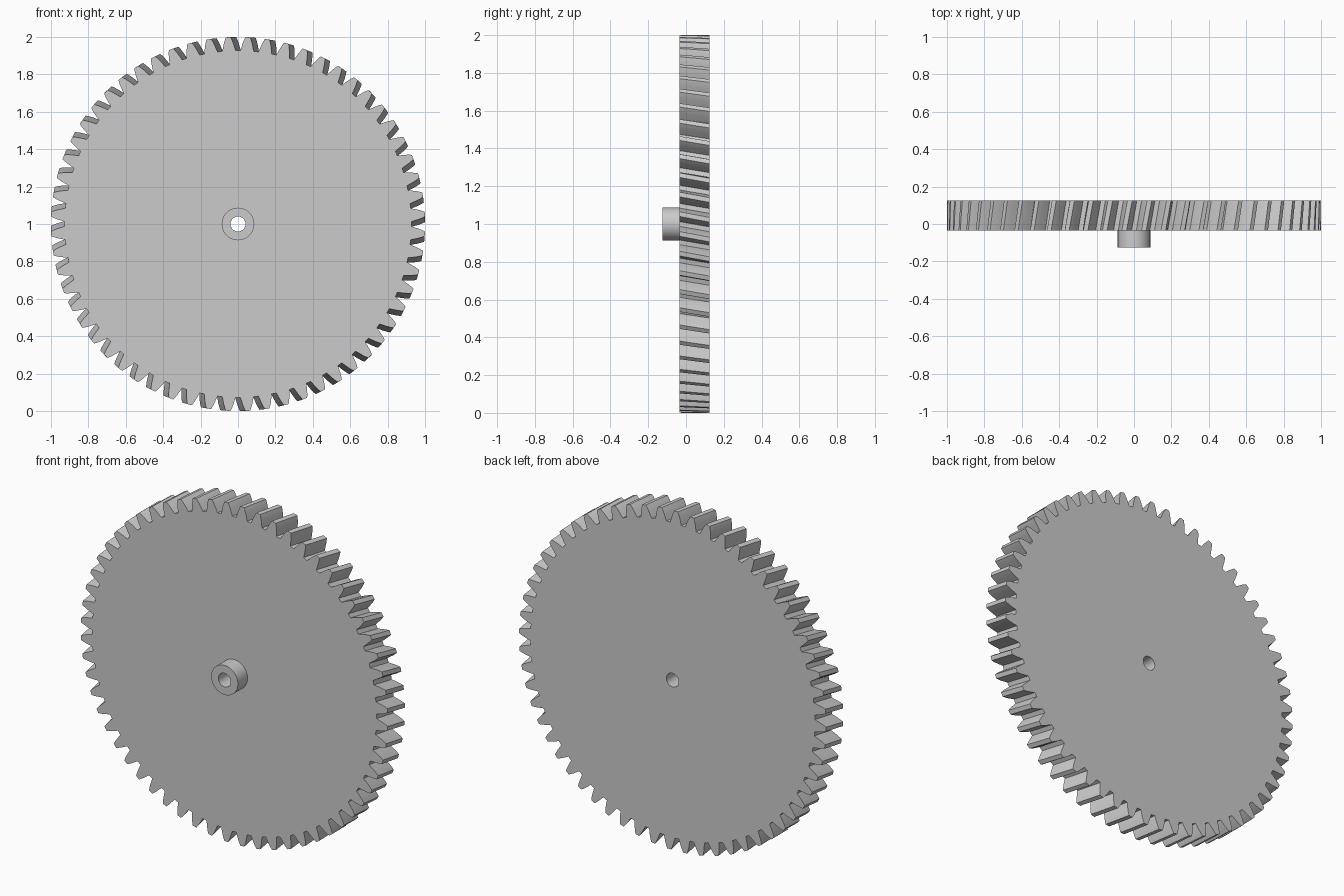
import bpy, bmesh
from math import sin, cos, tau

if "Cube" in bpy.data.objects:
    bpy.data.objects.remove(bpy.data.objects["Cube"])

TEETH = 60
R_TIP, R_PITCH, R_ROOT = 1.0, 0.966, 0.927
R_HUB, R_BORE = 0.087, 0.04
Y_HUB, Y_FRONT, Y_BACK = -0.125, -0.035, 0.125
TWIST = 0.03          # clockwise helix turn from front to back
SLICES = 4
STEP = tau / TEETH

# half tooth profile: radius, half width
HALF = [(R_ROOT, 0.036), (0.940, 0.0325), (R_PITCH, 0.0255), (0.985, 0.0190), (R_TIP, 0.0125)]
TOOTH = [(r, -w / r) for r, w in HALF] + [(r, w / r) for r, w in reversed(HALF)]
K = len(TOOTH)

bm = bmesh.new()


def vert(r, a, y):
    return bm.verts.new((r * sin(a), y, 1 + r * cos(a)))


def ring(r, y):
    return [vert(r, i * STEP, y) for i in range(TEETH)]


def outline(y, turn):
    return [vert(r, (i + 0.5) * STEP + a + turn, y)
            for i in range(TEETH) for r, a in TOOTH]


def bridge(a, b):
    n = len(a)
    for i in range(n):
        j = (i + 1) % n
        bm.faces.new((a[i], a[j], b[j], b[i]))


def cap(inner, outer):
    # tooth faces plus disc sectors
    n = len(outer)
    for i in range(TEETH):
        t = outer[i * K:(i + 1) * K]
        for k in range(K // 2 - 1):
            bm.faces.new((t[k], t[k + 1], t[K - 2 - k], t[K - 1 - k]))
        bm.faces.new((inner[i], t[0], t[-1], outer[(i + 1) * K % n],
                      inner[(i + 1) % TEETH]))


# helical toothed rim
layers = []
for s in range(SLICES + 1):
    f = s / SLICES
    layers.append(outline(Y_FRONT + f * (Y_BACK - Y_FRONT), f * TWIST))
for a, b in zip(layers, layers[1:]):
    bridge(a, b)

# hub and through bore
rings = [ring(R_HUB, Y_FRONT), ring(R_HUB, Y_HUB), ring(R_BORE, Y_HUB), ring(R_BORE, Y_BACK)]
for a, b in zip(rings, rings[1:]):
    bridge(a, b)

# front and back faces
cap(rings[0], layers[0])
cap(rings[-1], layers[-1])

bmesh.ops.recalc_face_normals(bm, faces=bm.faces)
mesh = bpy.data.meshes.new("helical_gear")
bm.to_mesh(mesh)
bm.free()
gear = bpy.data.objects.new("helical_gear", mesh)
bpy.context.collection.objects.link(gear)
bpy.context.view_layer.objects.active = gear
gear.select_set(True)
bpy.ops.object.shade_smooth_by_angle(angle=0.5)
